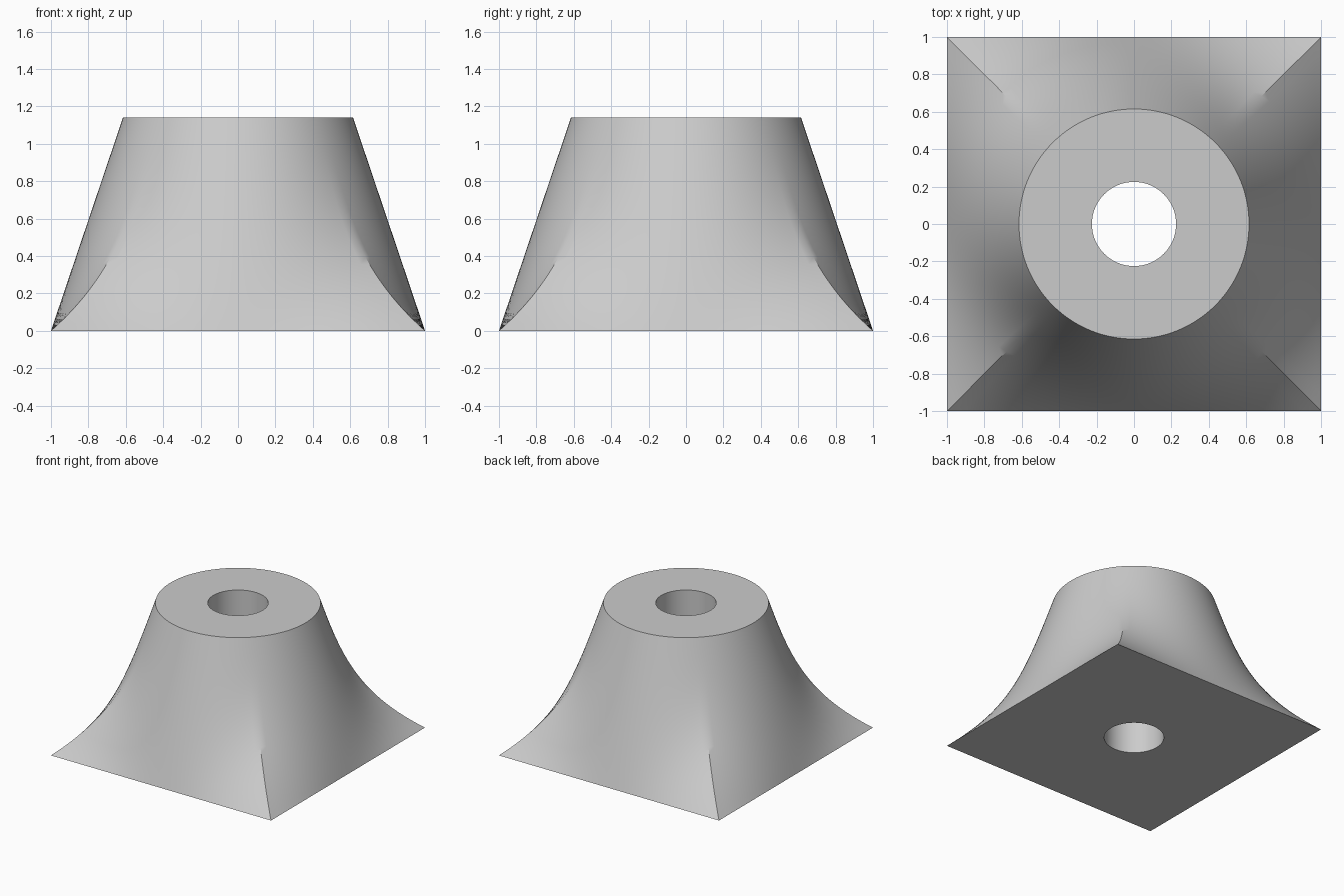
import bpy, bmesh, math

cube = bpy.data.objects.get("Cube")
if cube:
    bpy.data.objects.remove(cube, do_unlink=True)

HEIGHT, TOP_R, BORE_R = 1.14, 0.615, 0.225
SIDES, LEVELS = 128, 32


def flat_material(name, colour):
    mat = bpy.data.materials.new(name)
    mat.use_nodes = True
    mat.diffuse_color = colour
    mat.node_tree.nodes["Principled BSDF"].inputs["Base Color"].default_value = colour
    return mat


def ring(bm, radius_at, z):
    verts = []
    for i in range(SIDES):
        a = 2 * math.pi * i / SIDES
        r = radius_at(a)
        verts.append(bm.verts.new((r * math.cos(a), r * math.sin(a), z)))
    return verts


def section(t):
    """Square at t = 0 that eases into a circle at t = 1."""
    half = 1 + (TOP_R - 1) * t
    squareness = (1 - t) ** 3.1

    def radius_at(a):
        square = 1 / max(abs(math.cos(a)), abs(math.sin(a)))
        return half * (1 + squareness * (square - 1))
    return radius_at


def bore(a):
    return BORE_R


bm = bmesh.new()
# Flared outer wall, then over the flat top and down the bore
rings = [ring(bm, section(k / LEVELS), HEIGHT * k / LEVELS) for k in range(LEVELS + 1)]
rings += [ring(bm, bore, HEIGHT), ring(bm, bore, 0)]

# Closed skin: the last ring joins the first to make the underside
for k, low in enumerate(rings):
    high = rings[(k + 1) % len(rings)]
    for i in range(SIDES):
        j = (i + 1) % SIDES
        bm.faces.new((low[i], low[j], high[j], high[i]))
bmesh.ops.recalc_face_normals(bm, faces=bm.faces)

mesh = bpy.data.meshes.new("flared_base")
bm.to_mesh(mesh)
bm.free()
mesh.materials.append(flat_material("light grey", (0.6, 0.6, 0.6, 1)))
base = bpy.data.objects.new("flared_base", mesh)
bpy.context.collection.objects.link(base)

bpy.context.view_layer.objects.active = base
base.select_set(True)
bpy.ops.object.shade_smooth_by_angle(angle=math.radians(30))
